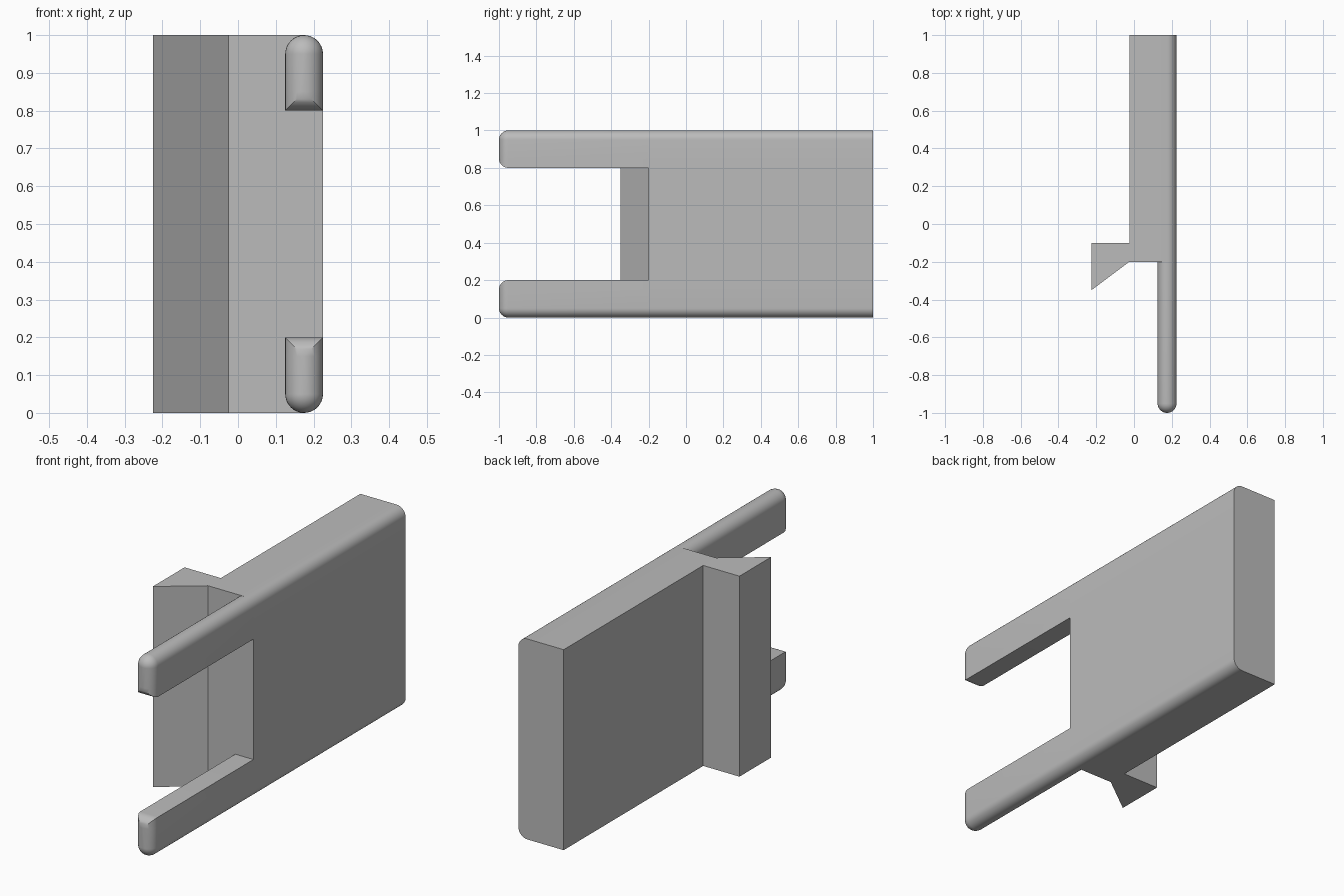
import bpy, bmesh, math

if "Cube" in bpy.data.objects:
    bpy.data.objects.remove(bpy.data.objects["Cube"])

R = 0.05          # rounding radius
SEG = 8           # segments per quarter circle
CX = 0.175        # centre line of the prongs

grey = bpy.data.materials.new("plain grey")
grey.diffuse_color = (0.5, 0.5, 0.5, 1)
grey.use_nodes = True
grey.node_tree.nodes["Principled BSDF"].inputs["Base Color"].default_value = grey.diffuse_color


def arc(cx, cz, r, start, end):
    n = max(1, round(abs(end - start) / 90 * SEG))
    out = []
    for i in range(n + 1):
        a = math.radians(start + (end - start) * i / n)
        out.append((cx + r * math.cos(a), cz + r * math.sin(a)))
    return out


def finish(name, bm):
    bmesh.ops.remove_doubles(bm, verts=bm.verts, dist=1e-5)
    bmesh.ops.recalc_face_normals(bm, faces=bm.faces)
    me = bpy.data.meshes.new(name)
    bm.to_mesh(me)
    bm.free()
    ob = bpy.data.objects.new(name, me)
    bpy.context.collection.objects.link(ob)
    me.materials.append(grey)
    bpy.ops.object.select_all(action='DESELECT')
    ob.select_set(True)
    bpy.context.view_layer.objects.active = ob
    bpy.ops.object.shade_smooth_by_angle(angle=math.radians(30))


def face(bm, pts):
    return bm.faces.new([bm.verts.new(p) for p in pts])


# Body: thick slab with its two outer long edges rounded
bm = bmesh.new()
profile = ([(-0.025, 0)] + arc(CX, R, R, -90, 0) + [(0.225, 0.2), (0.225, 0.8)]
           + arc(CX, 1 - R, R, 0, 90) + [(-0.025, 1)])
for (x0, z0), (x1, z1) in zip(profile, profile[1:]):
    face(bm, [(x0, -0.2, z0), (x1, -0.2, z1), (x1, 1, z1), (x0, 1, z0)])
face(bm, [(x, 1, z) for x, z in profile])
# inner side, left open where the catch joins
face(bm, [(-0.025, -0.1, 0), (-0.025, -0.1, 1), (-0.025, 1, 1), (-0.025, 1, 0)])
# front wall, left open where the prongs join
front = ([(-0.025, 0)] + arc(CX, R, R, 270, 180)
         + [(0.125, 0.2), (0.225, 0.2), (0.225, 0.8), (0.125, 0.8)]
         + arc(CX, 1 - R, R, 180, 90) + [(-0.025, 1)])
face(bm, [(x, -0.2, z) for x, z in front])
finish("body", bm)


# Prongs: round-backed bars whose tips close in a rounded nose
def prong(name, flip):
    bm = bmesh.new()
    sections = []
    for i in range(SEG + 1):
        t = math.pi / 2 * i / SEG
        sections.append((R * math.sin(t), -1 + R * (1 - math.cos(t))))
    sections.append((R, -0.2))
    rings = []
    for w, y in sections:
        pts = arc(CX, 0.95, w, 0, 180) + [(CX - w, 0.85), (CX - w, 0.85 - w),
                                          (CX + w, 0.85 - w), (CX + w, 0.85)]
        if w == 0:    # the tip is a single upright line
            pts = [(x, 0.95 if k <= 2 * SEG else 0.85)
                   for k, (x, z) in enumerate(pts)]
        rings.append([(x, y, 1 - z if flip else z) for x, z in pts])
    for a, b in zip(rings, rings[1:]):
        for k in range(len(a)):
            j = (k + 1) % len(a)
            quad = []
            for p in (a[k], a[j], b[j], b[k]):
                if all(math.dist(p, q) > 1e-6 for q in quad):
                    quad.append(p)
            if len(quad) > 2:
                face(bm, quad)
    finish(name, bm)


prong("upper_prong", False)
prong("lower_prong", True)

# Catch: full-height hook on the inner side with a slanted front
bm = bmesh.new()
plan = [(-0.025, -0.1), (-0.225, -0.1), (-0.225, -0.35), (-0.025, -0.2)]
for z in (0, 1):
    face(bm, [(x, y, z) for x, y in plan])
for (x0, y0), (x1, y1) in zip(plan, plan[1:]):
    face(bm, [(x0, y0, 0), (x1, y1, 0), (x1, y1, 1), (x0, y0, 1)])
finish("catch", bm)
